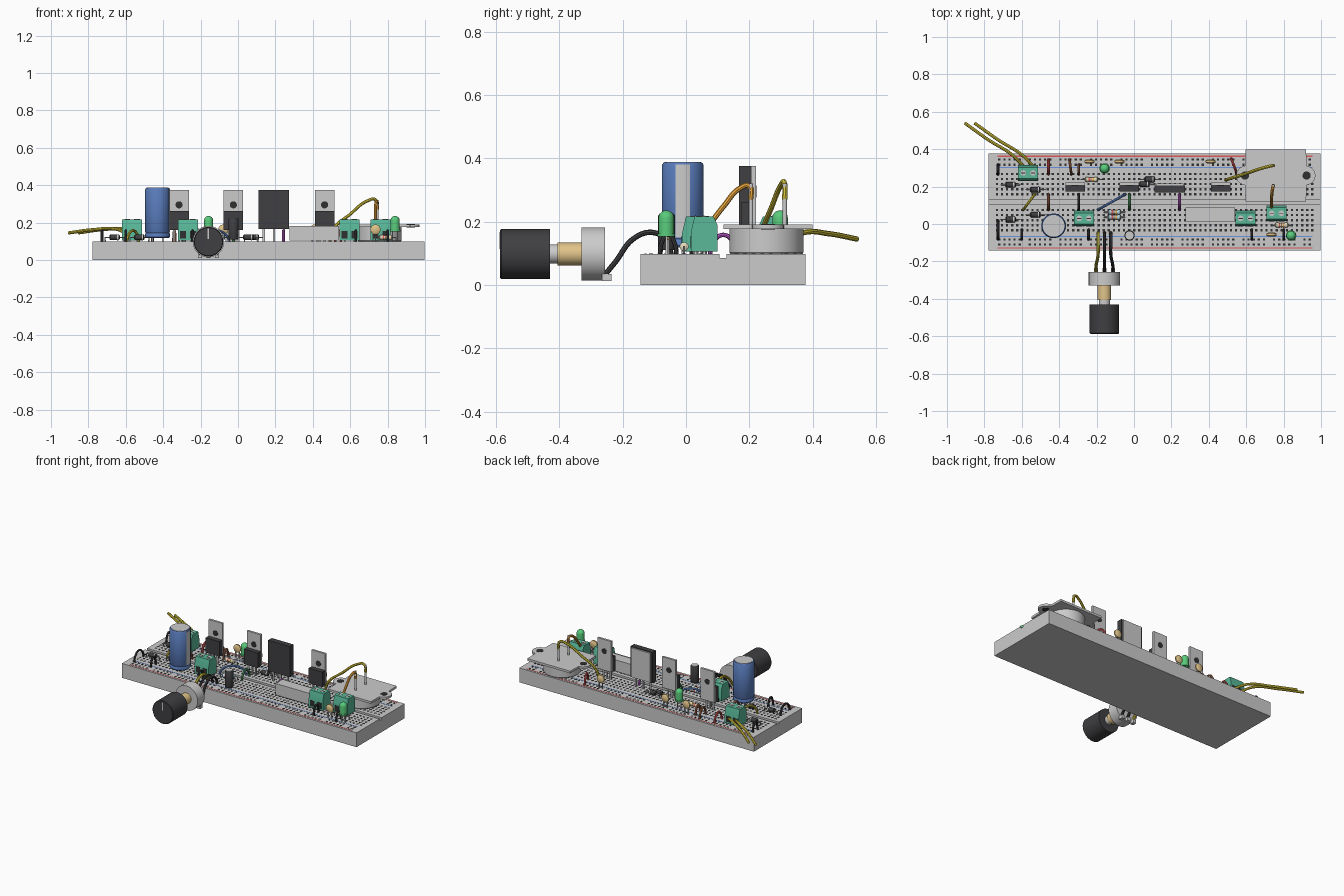
import bpy, bmesh
from math import pi, cos, sin, radians
from mathutils import Matrix, Vector

if "Cube" in bpy.data.objects:
    bpy.data.objects.remove(bpy.data.objects["Cube"])

COL = dict(ivory=(.82, .82, .79), dark=(.03, .03, .03), black=(.05, .05, .055), grey=(.62, .63, .65),
           silver=(.75, .75, .76), green=(.1, .48, .32), led=(.1, .6, .2), blue=(.1, .2, .5), red=(.75, .1, .1),
           yellow=(.75, .62, .05), orange=(.85, .4, .05), purple=(.5, .1, .6), tan=(.75, .55, .25),
           beige=(.8, .72, .5), brown=(.4, .15, .08), jade=(.1, .4, .15), azure=(.15, .3, .75),
           white=(.85, .85, .83), pale=(.45, .65, .75))
MATS = {}


def mat(c):
    if c not in MATS:
        MATS[c] = bpy.data.materials.new(c)
        MATS[c].diffuse_color = (*COL[c], 1)
    return MATS[c]


def add(name, me, c, smooth=False):
    o = bpy.data.objects.new(name, me)
    bpy.context.collection.objects.link(o)
    if not me.materials:
        me.materials.append(mat(c))
    if smooth:
        bpy.context.view_layer.objects.active = o
        bpy.ops.object.select_all(action='DESELECT')
        o.select_set(True)
        bpy.ops.object.shade_smooth_by_angle(angle=radians(35))
    return o


def from_bm(name, bm, c, smooth=False):
    bmesh.ops.recalc_face_normals(bm, faces=bm.faces)
    me = bpy.data.meshes.new(name)
    bm.to_mesh(me)
    bm.free()
    return add(name, me, c, smooth)


def boxes(name, c, items):
    """items: (x0, x1, y0, y1, z0, z1)"""
    bm = bmesh.new()
    for x0, x1, y0, y1, z0, z1 in items:
        m = Matrix.Translation(((x0 + x1) / 2, (y0 + y1) / 2, (z0 + z1) / 2)) @ Matrix.Diagonal((x1 - x0, y1 - y0, z1 - z0, 1))
        bmesh.ops.create_cube(bm, size=1, matrix=m)
    return from_bm(name, bm, c)


ROT = {'z': Matrix(), 'y': Matrix.Rotation(-pi / 2, 4, 'X'), 'x': Matrix.Rotation(pi / 2, 4, 'Y')}


def lathe(name, c, base, prof, axis='z', n=32):
    """Revolve (radius, height) points about an axis starting at base."""
    bm = bmesh.new()
    rings = [[bm.verts.new((r * cos(2 * pi * i / n), r * sin(2 * pi * i / n), h)) for i in range(n)] for r, h in prof]
    for a, b in zip(rings, rings[1:]):
        for i in range(n):
            bm.faces.new((a[i], a[(i + 1) % n], b[(i + 1) % n], b[i]))
    bm.faces.new(rings[0][::-1])
    bm.faces.new(rings[-1])
    bm.transform(Matrix.Translation(base) @ ROT[axis])
    return from_bm(name, bm, c, True)


def cyl(name, c, base, r, h, axis='z', n=32):
    return lathe(name, c, base, [(r, 0), (r, h)], axis, n)


def prism(name, c, pts, vec):
    bm = bmesh.new()
    f = bm.faces.new([bm.verts.new(p) for p in pts])
    r = bmesh.ops.extrude_face_region(bm, geom=[f])
    bmesh.ops.translate(bm, verts=[v for v in r['geom'] if isinstance(v, bmesh.types.BMVert)], vec=vec)
    return from_bm(name, bm, c, True)


def wire(name, c, pts, r=.007, smooth=True):
    cu = bpy.data.curves.new(name, 'CURVE')
    cu.dimensions, cu.bevel_depth, cu.bevel_resolution, cu.use_fill_caps = '3D', r, 2, True
    cu.resolution_u = 8
    sp = cu.splines.new('BEZIER' if smooth else 'POLY')
    if smooth:
        sp.bezier_points.add(len(pts) - 1)
        for b, p in zip(sp.bezier_points, pts):
            b.co, b.handle_left_type, b.handle_right_type = p, 'AUTO', 'AUTO'
    else:
        sp.points.add(len(pts) - 1)
        for b, p in zip(sp.points, pts):
            b.co = (*p, 1)
    tmp = bpy.data.objects.new('tmp', cu)
    bpy.context.collection.objects.link(tmp)
    bpy.context.view_layer.update()
    me = bpy.data.meshes.new_from_object(tmp.evaluated_get(bpy.context.evaluated_depsgraph_get()))
    bpy.data.objects.remove(tmp)
    add(name, me, c, True)


# Breadboard: slab, centre groove, rail lines and contact holes
T, P, CY = .098, .0272, .117
boxes('breadboard', 'ivory', [(-.777, .996, -.143, CY - .011, 0, T), (-.777, .996, CY + .011, .377, 0, T),
                              (-.777, .996, CY - .011, CY + .011, 0, .085)])
for y, c in ((.362, 'red'), (.303, 'azure'), (-.067, 'azure'), (-.128, 'red')):
    boxes('rail_line', c, [(-.73, .955, y - .003, y + .003, T - .002, T + .001)])
rows = [CY + s * (.042 + P * k) for s in (1, -1) for k in range(5)]
rails = [CY + s * d for s in (1, -1) for d in (.2, .2 + P)]
holes = [(-.733 + P * i, y) for i in range(63) for y in rows]
holes += [(-.72 + P * i, y) for i in range(62) if i % 6 != 5 for y in rails]
boxes('contact_holes', 'dark', [(x - .006, x + .006, y - .006, y + .006, T - .002, T + .0012) for x, y in holes])

# Large reservoir capacitor with polarity stripe
X, Y = -.43, -.01
lathe('reservoir_capacitor', 'blue', (X, Y, .118), [(.061, 0), (.066, .006), (.066, .022), (.063, .027), (.066, .032), (.066, .26), (.061, .268)])
cyl('capacitor_top', 'silver', (X, Y, .384), .058, .004)
prism('capacitor_stripe', 'grey', [(X + r * cos(a), Y + r * sin(a), .15) for r, s in ((.0675, 1), (.062, -1)) for a in [s * k * .115 for k in range(-3, 4)]], (0, 0, .23))
boxes('capacitor_leads', 'silver', [(X + d - .004, X + d + .004, Y - .004, Y + .004, .09, .12) for d in (-.027, .027)])

# Small electrolytic capacitor
lathe('small_capacitor', 'black', (-.024, -.061, .11), [(.025, 0), (.027, .004), (.027, .108), (.024, .113)])
cyl('small_capacitor_top', 'silver', (-.024, -.061, .222), .022, .003)
boxes('small_capacitor_leads', 'silver', [(-.024 + d - .003, -.024 + d + .003, -.064, -.058, .09, .112) for d in (-.013, .013)])

# Upright regulators with metal tabs
for x in (-.315, -.025, .463):
    boxes('regulator_body', 'black', [(x - .052, x + .052, .175, .21, .16, .262)])
    boxes('regulator_tab', 'grey', [(x - .052, x + .052, .206, .221, .165, .375)])
    for y in (.2045, .2195):
        cyl('tab_hole', 'dark', (x, y, .295), .019, .003, 'y', 24)
    boxes('regulator_legs', 'silver', [(x + d - .005, x + d + .005, .186, .194, .09, .165) for d in (-P, 0, P)])

# Large power transistor
boxes('power_transistor', 'black', [(.11, .274, .168, .206, .165, .375)])
boxes('power_transistor_backplate', 'grey', [(.12, .264, .204, .216, .17, .37)])
boxes('power_transistor_legs', 'silver', [(.192 + d - .006, .192 + d + .006, .183, .191, .09, .168) for d in (-2 * P, 0, 2 * P)])

# Cement power resistor
boxes('cement_resistor', 'white', [(.275, .54, .013, .088, .105, .183)])

# Screw terminals: s = direction the wire entries face
for x, y, s in ((-.566, .273, 1), (-.267, .03, -1), (.596, .03, -1), (.762, .057, -1)):
    prof = [(.042, .105), (.042, .165), (.03, .216), (-.03, .216), (-.042, .19), (-.042, .105)]
    prism('screw_terminal', 'green', [(x - .053, y + s * a, z) for a, z in prof], (.106, 0, 0))
    for d in (-.026, .026):
        cyl('terminal_screw', 'silver', (x + d, y, .214), .015, .004, n=20)
        boxes('screw_slot', 'dark', [(x + d - .012, x + d + .012, y - .002, y + .002, .216, .2188)])
        ya, yb = sorted((y + s * .038, y + s * .0435))
        boxes('wire_entry', 'dark', [(x + d - .016, x + d + .016, ya, yb, .115, .155)])
        boxes('terminal_pin', 'silver', [(x + d - .004, x + d + .004, y - .004, y + .004, .09, .107)])

# Upside-down metal can transistor: can, flange with ears, pins
X, Y = .758, .259
lathe('transistor_can', 'grey', (X, Y - .005, T), [(.113, 0), (.117, .005), (.117, .08)], n=48)
pl = []
for s in (1, -1):
    pl += [(X + s * .162, Y - s * .14, .176)]
    pl += [(X + s * (.165 + .047 * cos(a)), Y + s * .05 * sin(a), .176) for a in [k * pi / 12 for k in range(-6, 7)]]
    pl += [(X + s * .162, Y + s * .14, .176)]
prism('transistor_flange', 'grey', pl, (0, 0, .015))
for s in (1, -1):
    cyl('mounting_hole', 'dark', (X + s * .165, Y, .1745), .022, .018, n=24)
for y in (.312, .205):
    cyl('transistor_pin', 'silver', (.745, y, .185), .007, .135, n=16)

# Indicator lamps
for x, y in ((-.157, .297), (.84, -.062)):
    dome = [(.0245 * cos(a), .058 + .0245 * sin(a)) for a in [k * pi / 16 for k in range(8)]]
    lathe('indicator_lamp', 'led', (x, y, .153), [(.028, 0), (.028, .009), (.0245, .01)] + dome + [(.001, .0825)], n=24)
    boxes('lamp_legs', 'silver', [(x + d - .003, x + d + .003, y - .003, y + .003, .09, .155) for d in (-.013, .013)])

# Axial parts: body along x with bent leads
def axial(name, c, x, y, half, r, span, bands, bulge=0):
    z = .121
    R = r + bulge
    prof = [(r * .6, 0), (R, .005), (R, .015), (r, .02), (r, 2 * half - .02), (R, 2 * half - .015), (R, 2 * half - .005), (r * .6, 2 * half)]
    lathe(name, c, (x - half, y, z), prof, 'x', 20)
    for d, bc in bands:
        cyl(name + '_band', bc, (x + d - .003, y, z), r + .0008, .006, 'x', 20)
    wire(name + '_leads', 'silver', [(x - span, y, .09), (x - span, y, z), (x + span, y, z), (x + span, y, .09)], .0035, False)


for x, y in ((-.66, .21), (-.527, .184), (-.66, .024), (-.527, .05), (.085, .238), (.056, .213)):
    axial('diode', 'black', x, y, .028, .015, .05, [(.017, 'silver')])
for x, y, c in ((-.227, .238, 'beige'), (-.104, .063, 'pale'), (-.104, .036, 'pale'), (.79, -.006, 'beige')):
    axial('resistor', c, x, y, .035, .011, .055, [(-.012, 'red'), (-.002, 'brown'), (.009, 'orange')], .003)

# Disc capacitors
for x, y in ((-.238, .334), (-.078, .334), (.41, .334), (.735, -.057)):
    lathe('disc_capacitor', 'tan', (x, y - .011, .163), [(.018, 0), (.027, .006), (.027, .016), (.018, .022)], 'y', 24)
    boxes('disc_leads', 'silver', [(x + d - .003, x + d + .003, y - .003, y + .003, .09, .15) for d in (-.013, .013)])

# Potentiometer: knob, shaft, bushing, body, lugs
X, Z = -.158, .098
lathe('knob', 'black', (X, -.587, Z), [(.075, 0), (.079, .004), (.079, .157)], 'y', 40)
boxes('knob_pointer', 'white', [(X - .004, X + .004, -.589, -.585, Z + .015, Z + .07)])
cyl('pot_shaft', 'silver', (X, -.435, Z), .03, .04, 'y')
cyl('pot_bushing', 'tan', (X, -.405, Z), .036, .08, 'y')
cyl('pot_body', 'grey', (X, -.33, Z), .084, .074, 'y', 40)
for d, c in ((-.045, 'yellow'), (0, 'black'), (.045, 'black')):
    boxes('pot_lug', 'silver', [(X + d - .011, X + d + .011, -.265, -.235, .012, .035)])
    e = X + d * .75
    wire('pot_wire', c, [(X + d, -.262, .025), (X + d, -.225, .07), (e, -.16, .15), (e, -.1, .165), (e, -.062, .14), (e, -.045, .09)], .0085)

# Supply leads
for a, b in ((-.905, -.592), (-.853, -.54)):
    wire('supply_lead', 'yellow', [(a, .54, .145), ((a + b) / 2 - .03, .45, .162), (b - .06, .37, .165), (b, .31, .138)], .0085)

# Leads to the metal transistor
wire('base_lead', 'yellow', [(.49, .235, .09), (.51, .242, .165), (.6, .27, .245), (.69, .3, .315), (.735, .311, .322), (.746, .312, .27)], .0085)
wire('emitter_lead', 'orange', [(.736, .085, .205), (.735, .12, .25), (.738, .17, .305), (.743, .2, .312), (.745, .205, .27)], .0085)

# Jumper wires arching between holes
JUMPS = [('red', .52, .35, .55, .27), ('red', -.457, .345, -.457, .265), ('brown', -.345, .345, -.335, .265),
         ('azure', -.195, .075, -.045, .16), ('jade', -.024, .16, -.024, .075), ('purple', .243, .16, .243, .075),
         ('black', -.295, .16, -.295, .075), ('brown', -.457, .16, -.457, .075), ('yellow', -.593, .075, -.53, .16),
         ('black', -.727, .318, -.727, .265), ('black', -.727, .02, -.727, -.083), ('black', .63, -.03, .63, -.083),
         ('black', -.243, -.03, -.243, -.083), ('black', -.6, -.03, -.6, -.083), ('brown', -.295, .318, -.295, .265),
         ('black', .8, -.03, .8, -.083)]
for c, x0, y0, x1, y1 in JUMPS:
    a, b = Vector((x0, y0, 0)), Vector((x1, y1, 0))
    wire('jumper_wire', c, [a.lerp(b, t) + Vector((0, 0, z)) for t, z in ((0, .09), (.1, .13), (.5, .158), (.9, .13), (1, .09))], .007)

for m in bpy.data.materials:
    if m.users and not m.is_grease_pencil:
        m.use_nodes = True
        m.node_tree.nodes["Principled BSDF"].inputs["Base Color"].default_value = m.diffuse_color
